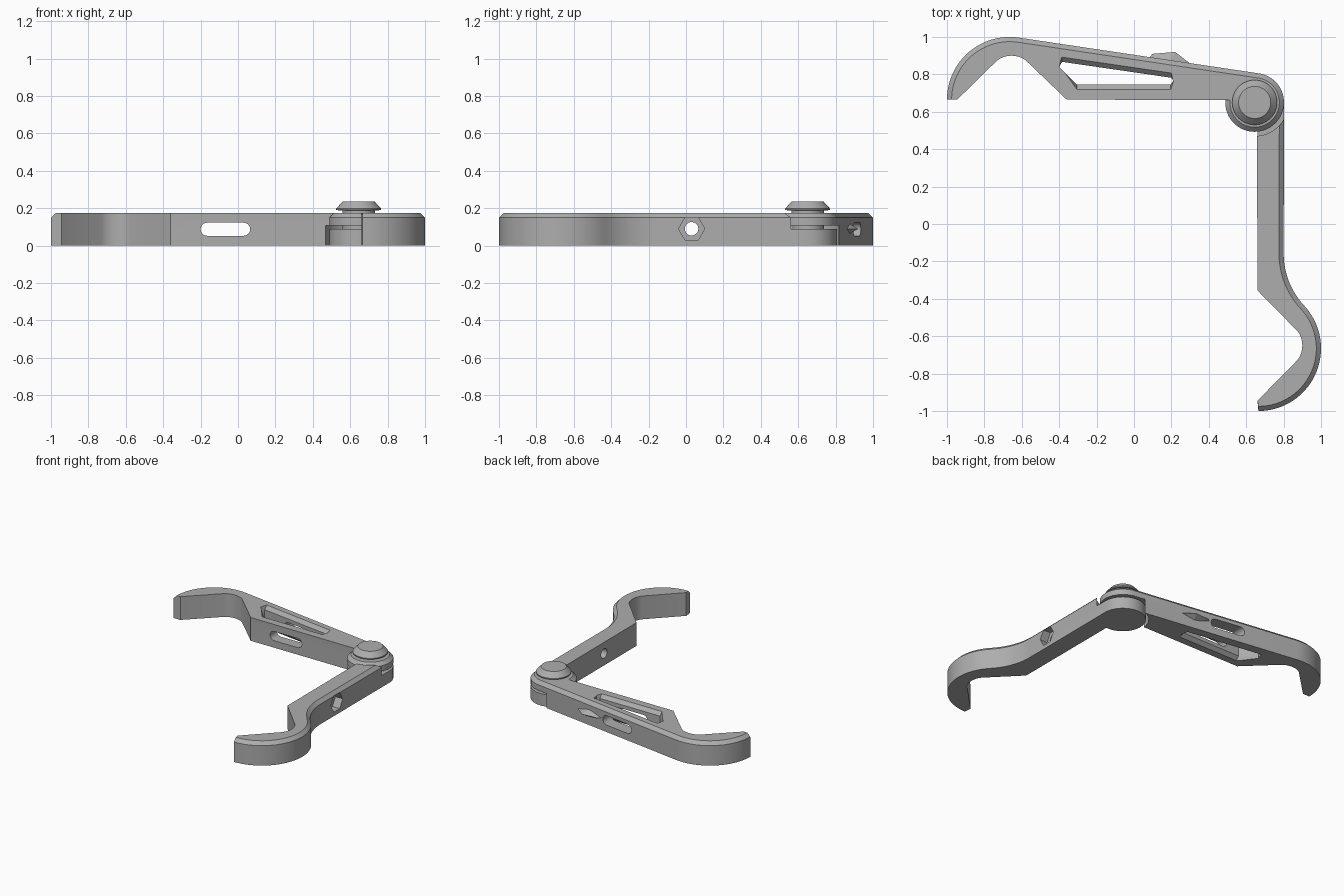
import bpy, bmesh
from math import sin, cos, radians
from mathutils import Vector

cube = bpy.data.objects.get("Cube")
if cube:
    bpy.data.objects.remove(cube, do_unlink=True)

grey = bpy.data.materials.new("plain grey")
grey.use_nodes = True
GREY = (0.42, 0.42, 0.42, 1)
grey.diffuse_color = GREY
grey.node_tree.nodes["Principled BSDF"].inputs["Base Color"].default_value = GREY

HEIGHT, CHAMFER = 0.175, 0.025
PIVOT = (0.645, 0.65)
HOOK, DISC, REST = 0.335, 0.157, 0.13


def arc(center, r, a0, a1, n):
    """Points on an arc between two angles in degrees."""
    steps = [radians(a0 + (a1 - a0) * i / n) for i in range(n + 1)]
    return [(center[0] + r * cos(a), center[1] + r * sin(a)) for a in steps]


def finish(name, bm):
    bmesh.ops.recalc_face_normals(bm, faces=bm.faces)
    mesh = bpy.data.meshes.new(name)
    bm.to_mesh(mesh)
    bm.free()
    mesh.materials.append(grey)
    ob = bpy.data.objects.new(name, mesh)
    bpy.context.collection.objects.link(ob)
    return ob


def loft(name, layers, axis="z"):
    """Skin a closed solid through (level, outline) layers along an axis."""
    place = {"z": lambda u, v, w: (u, v, w),
             "y": lambda u, v, w: (u, w, v),
             "x": lambda u, v, w: (w, u, v)}[axis]
    bm = bmesh.new()
    rings = [[bm.verts.new(place(u, v, w)) for u, v in pts] for w, pts in layers]
    n = len(rings[0])
    for low, high in zip(rings, rings[1:]):
        for i in range(n):
            j = (i + 1) % n
            bm.faces.new((low[i], low[j], high[j], high[i]))
    bm.faces.new(rings[0])
    bm.faces.new(rings[-1])
    return finish(name, bm)


def cylinder(name, center, r, lo, hi, axis="z", sides=64):
    ring = arc(center, r, 0, 360, sides)[:-1]
    return loft(name, [(lo, ring), (hi, ring)], axis)


def activate(ob):
    bpy.ops.object.select_all(action="DESELECT")
    ob.select_set(True)
    bpy.context.view_layer.objects.active = ob


def cut(ob, cutter):
    cutter.hide_render = True
    mod = ob.modifiers.new("cut", "BOOLEAN")
    mod.operation, mod.solver, mod.object = "DIFFERENCE", "EXACT", cutter
    activate(ob)
    bpy.ops.object.modifier_apply(modifier=mod.name)
    bpy.data.objects.remove(cutter, do_unlink=True)


def smooth(ob):
    activate(ob)
    bpy.ops.object.shade_smooth_by_angle(angle=radians(25))


def long_arm(inset):
    """Outline of the windowed arm, outer edge pulled in by inset."""
    return (arc((-0.665, 0.665), HOOK - inset, 180, 81.4, 24)
            + arc(PIVOT, DISC - inset, 81.4, -185.5, 48)
            + [(-0.36, 0.665)]
            + arc((-0.655, 0.77), REST, 55, 125, 8)
            + [(-0.945, 0.665)])


def short_arm(inset):
    """Outline of the slim arm with its S-shaped outer edge."""
    return (arc((0.665, -0.665), HOOK - inset, -90, 43, 28)
            + arc((1.21, -0.157), 0.41 + inset, 223, 180, 12)
            + arc(PIVOT, DISC - inset, 0, 275.5, 48)
            + [(0.66, -0.355)]
            + arc((0.77, -0.65), REST, 35, -35, 8)
            + [(0.66, -0.945)])


def arm(name, outline):
    return loft(name, [(0, outline(0)), (HEIGHT - CHAMFER, outline(0)),
                       (HEIGHT, outline(CHAMFER))])


# Windowed arm: joint recess underneath, chamfered window, cross slot
upper = arm("windowed_arm", long_arm)
cut(upper, cylinder("joint_recess", PIVOT, 0.177, -0.1, 0.108))


def window(grow):
    return [(-0.385, 0.867 + grow), (0.2, 0.782 + grow), (0.21, 0.765),
            (0.195, 0.745 - grow), (-0.305, 0.745 - grow), (-0.4, 0.84)]


cut(upper, loft("window_cutter", [(-0.01, window(0.035)), (0.025, window(0)),
                                  (0.15, window(0)), (0.185, window(0.035))]))
slot = (arc((0.03, 0.0875), 0.035, -90, 90, 12)
        + arc((-0.165, 0.0875), 0.035, 90, 270, 12))
cut(upper, loft("slot_cutter", [(0.5, slot), (1.1, slot)], "y"))
smooth(upper)

# Slim arm: cleared above the joint disc, bolt hole with hexagonal nut pocket
lower = arm("slim_arm", short_arm)
cut(lower, cylinder("joint_clearance", PIVOT, 0.18, 0.09, 0.3))
cut(lower, cylinder("bolt_hole", (0.03, 0.09), 0.036, 0.5, 1, "x", 32))
cut(lower, cylinder("nut_pocket", (0.03, 0.09), 0.07, 0.74, 1, "x", 6))
smooth(lower)

# Pivot pin and flared cap, turned as one piece
profile = [(0.05, 0.087), (0.187, 0.087), (0.19, 0.12), (0.198, 0.12), (0.235, 0.086)]
smooth(loft("pivot_pin", [(z, arc(PIVOT, r, 0, 360, 64)[:-1]) for z, r in profile]))

# Faceted pointed stud on the back edge
bm = bmesh.new()
for p in [(0.08, 0.89, 0.09), (0.3, 0.858, 0.09), (0.19, 0.86, 0.125),
          (0.19, 0.86, 0.055), (0.1, 0.91, 0.09), (0.22, 0.92, 0.09)]:
    bm.verts.new(Vector(p))
bmesh.ops.convex_hull(bm, input=bm.verts)
finish("pointed_stud", bm)
